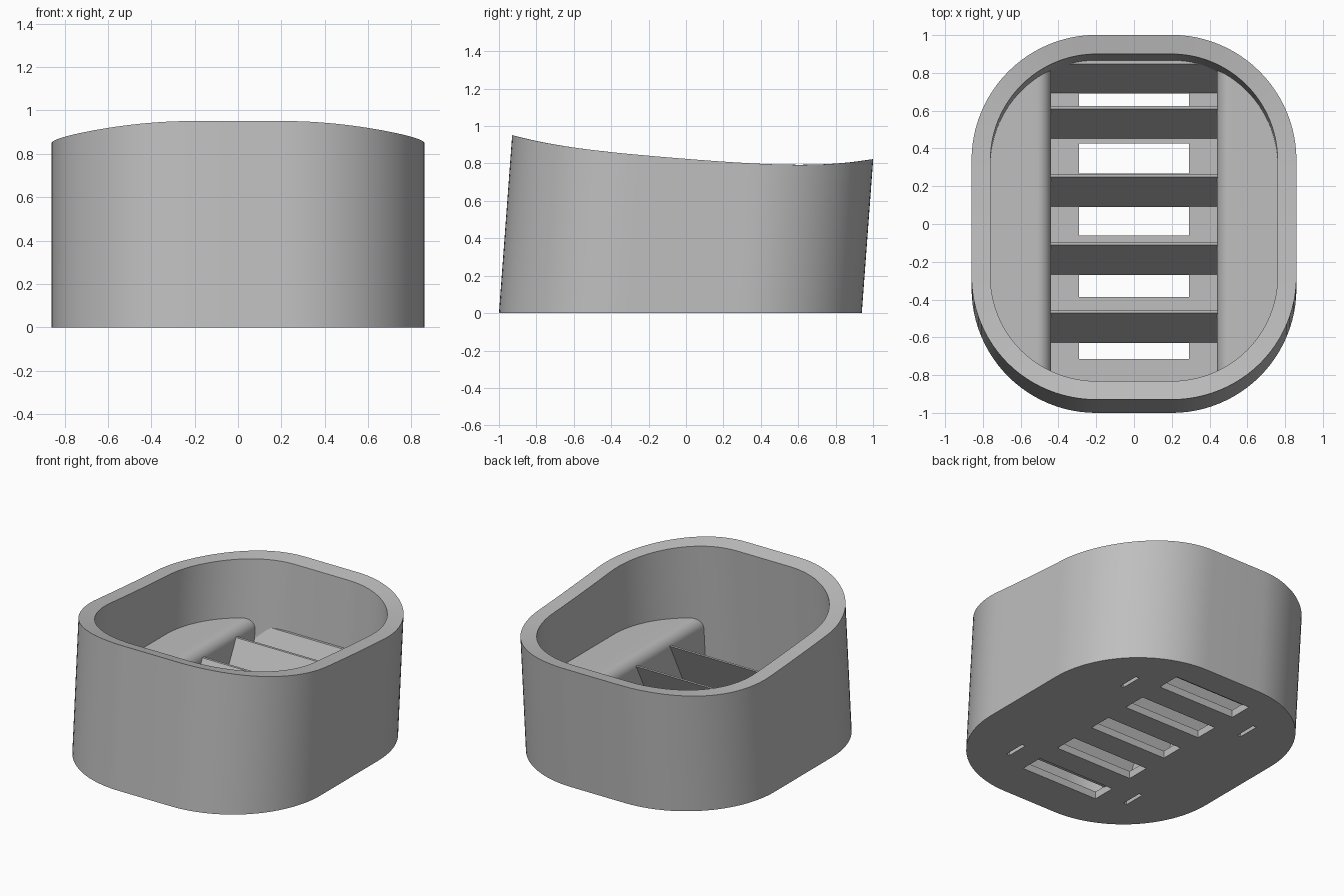
import bpy, bmesh, math

cube = bpy.data.objects.get("Cube")
if cube:
    bpy.data.objects.remove(cube, do_unlink=True)

grey = bpy.data.materials.new("plain grey")
grey.use_nodes = True
colour = (0.52, 0.52, 0.52, 1)
grey.diffuse_color = colour
grey.node_tree.nodes["Principled BSDF"].inputs["Base Color"].default_value = colour

LEAN = 0.074      # backward lean of the walls per unit of height
FLOOR = 0.05
WALL = 0.1


def rim(y):
    """Height of the saddle-shaped rim at depth y."""
    return 0.825 - 0.0786 * y + 0.0206 * y**2 + 0.0054 * y**3 + 0.0509 * y**4


def outline(inset):
    """Rounded rectangle, with its straight sides subdivided."""
    radius = 0.66 - inset
    pts = []
    for i, (sx, sy) in enumerate([(1, 1), (-1, 1), (-1, -1), (1, -1)]):
        for k in range(25):
            a = math.radians(90 * i + 90 * k / 24)
            pts.append((sx * 0.2 + radius * math.cos(a),
                        sy * 0.31 + radius * math.sin(a) - 0.03))
        if i % 2:
            x = pts[-1][0]
            pts += [(x, -0.03 + sy * 0.31 * (1 - k / 4)) for k in range(1, 8)]
    return pts


def ring(bm, pts, z=None):
    """One leaning ring of vertices, flat at z or following the rim."""
    verts = []
    for x, y in pts:
        h = rim(y + LEAN * 0.85) if z is None else z
        verts.append(bm.verts.new((x, y + LEAN * h, h)))
    return verts


def bridge(bm, a, b):
    n = len(a)
    for i in range(n):
        j = (i + 1) % n
        bm.faces.new((a[i], a[j], b[j], b[i]))


def prism(bm, pts, axis, lo, hi):
    """Extrude a closed (side, z) profile along x or y."""
    def ends(t):
        return [bm.verts.new((t, s, z) if axis == "x" else (s, t, z)) for s, z in pts]
    a, b = ends(lo), ends(hi)
    bridge(bm, a, b)
    bm.faces.new(a)
    bm.faces.new(b)


def box(bm, cx, cy, sx, sy, lo, hi):
    prism(bm, [(cy - sy / 2, lo), (cy + sy / 2, lo), (cy + sy / 2, hi),
               (cy - sy / 2, hi)], "x", cx - sx / 2, cx + sx / 2)


def finish(name, bm):
    bmesh.ops.recalc_face_normals(bm, faces=bm.faces)
    mesh = bpy.data.meshes.new(name)
    bm.to_mesh(mesh)
    bm.free()
    mesh.materials.append(grey)
    obj = bpy.data.objects.new(name, mesh)
    bpy.context.collection.objects.link(obj)
    return obj


def activate(obj):
    bpy.ops.object.select_all(action="DESELECT")
    obj.select_set(True)
    bpy.context.view_layer.objects.active = obj


def cut(obj, tool, operation):
    mod = obj.modifiers.new("cut", "BOOLEAN")
    mod.operation = operation
    mod.solver = "EXACT"
    mod.object = tool
    activate(obj)
    bpy.ops.object.modifier_apply(modifier=mod.name)


# Leaning outer shell with a closed floor
bm = bmesh.new()
outer, inner = outline(0), outline(WALL)
rings = [ring(bm, outer, 0), ring(bm, outer), ring(bm, inner), ring(bm, inner, FLOOR)]
for a, b in zip(rings, rings[1:]):
    bridge(bm, a, b)
bm.faces.new(rings[0])
bm.faces.new(rings[-1])
shell = finish("shell", bm)

# Floor openings and the four narrow slots
bm = bmesh.new()
for i in range(5):
    box(bm, 0, 0.02 + (i - 2) * 0.327, 0.58, 0.16, -0.1, 0.1)
for side in (-1, 1):
    for y in (0.52, -0.57):
        box(bm, side * 0.47, y, 0.025, 0.15, -0.1, 0.1)
openings = finish("openings_cutter", bm)
cut(shell, openings, "DIFFERENCE")

# Core volume that trims the inner parts to the wall
bm = bmesh.new()
core_pts = outline(WALL - 0.02)
low, high = ring(bm, core_pts, 0.03), ring(bm, core_pts, 0.7)
bridge(bm, low, high)
bm.faces.new(low)
bm.faces.new(high)
core = finish("core_cutter", bm)

# Side ledges with a rounded inner edge
parts = [shell]
EDGE, TOP, ROUND = 0.44, 0.41, 0.07
for name, side in (("left_ledge", 1), ("right_ledge", -1)):
    profile = [(side * 0.9, 0.04), (side * 0.9, TOP)]
    for k in range(9):
        a = math.radians(90 + 90 * k / 8)
        profile.append((side * (EDGE + ROUND + ROUND * math.cos(a)),
                        TOP - ROUND + ROUND * math.sin(a)))
    profile.append((side * EDGE, 0.04))
    bm = bmesh.new()
    prism(bm, profile, "y", -1.1, 1.1)
    ledge = finish(name, bm)
    cut(ledge, core, "INTERSECT")
    parts.append(ledge)

# Leaning louvers across the floor
for i, y in enumerate((0.69, 0.45, 0.09, -0.27, -0.63)):
    bm = bmesh.new()
    prism(bm, [(y, 0.045), (y + 0.017, 0.045), (y + 0.175, 0.36), (y + 0.158, 0.36)],
          "x", -EDGE - 0.01, EDGE + 0.01)
    louver = finish(f"louver_{i + 1}", bm)
    cut(louver, core, "INTERSECT")
    parts.append(louver)

for tool in (openings, core):
    bpy.data.objects.remove(tool, do_unlink=True)
for obj in parts:
    activate(obj)
    bpy.ops.object.shade_smooth_by_angle(angle=math.radians(30))
